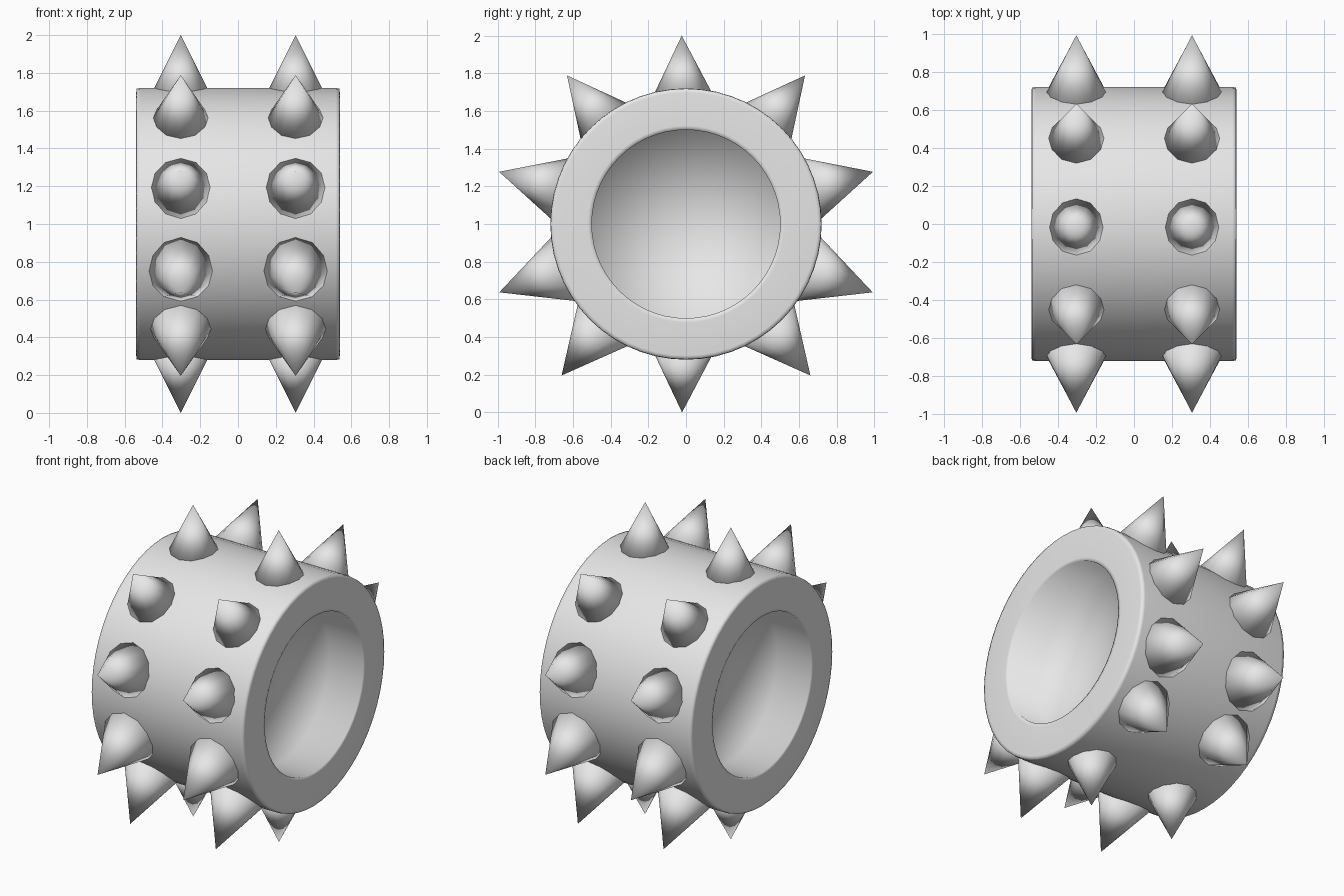
import bpy, bmesh
from math import radians, tan, tau
from mathutils import Matrix, Vector

cube = bpy.data.objects.get("Cube")
if cube:
    bpy.data.objects.remove(cube, do_unlink=True)

CENTER = Vector((0, 0, 1.0))

# One plain grey for the whole model
grey = bpy.data.materials.new("light_grey")
grey.use_nodes = True
grey.diffuse_color = (0.8, 0.8, 0.8, 1)
for node in grey.node_tree.nodes:
    if node.type == 'BSDF_PRINCIPLED':
        node.inputs["Base Color"].default_value = (0.8, 0.8, 0.8, 1)


def finish(name, bm):
    bmesh.ops.recalc_face_normals(bm, faces=bm.faces[:])
    for face in bm.faces:
        face.smooth = True
    mesh = bpy.data.meshes.new(name)
    bm.to_mesh(mesh)
    bm.free()
    mesh.materials.append(grey)
    obj = bpy.data.objects.new(name, mesh)
    obj.location = CENTER
    bpy.context.collection.objects.link(obj)


# Drum: one half profile (x, radius), mirrored, then turned around the x axis.
# Narrow support loops beside each corner keep the smooth shading tight.
HALF_WIDTH, OUTER, BORE, RECESS, LOOP = 0.539, 0.72, 0.5, 0.24, 0.022
half = [(HALF_WIDTH - RECESS, 0), (HALF_WIDTH - RECESS, BORE),
        (HALF_WIDTH, BORE), (HALF_WIDTH, BORE + LOOP),
        (HALF_WIDTH, OUTER - LOOP), (HALF_WIDTH - 0.003, OUTER - 0.003),
        (HALF_WIDTH - LOOP, OUTER)]
profile = half + [(-x, r) for x, r in reversed(half)]

bm = bmesh.new()
verts = [bm.verts.new((x, 0, r)) for x, r in profile]
edges = [bm.edges.new(pair) for pair in zip(verts, verts[1:])]
bmesh.ops.spin(bm, geom=verts + edges, cent=(0, 0, 0), axis=(1, 0, 0),
               angle=tau, steps=56, use_duplicate=False)
bmesh.ops.remove_doubles(bm, verts=bm.verts[:], dist=0.0005)
finish("drum", bm)


# Spikes: cones pointing outward, with their bases sunk in the drum
def add_spike(name, x, angle, tip):
    base = 0.66
    height = tip - base
    bm = bmesh.new()
    bmesh.ops.create_cone(bm, cap_ends=True, segments=12,
                          radius1=height * tan(radians(26.6)), radius2=0,
                          depth=height)
    bmesh.ops.remove_doubles(bm, verts=bm.verts[:], dist=0.0005)
    place = (Matrix.Translation((x, 0, 0))
             @ Matrix.Rotation(-radians(angle), 4, 'X')
             @ Matrix.Translation((0, 0, base + height / 2)))
    bmesh.ops.transform(bm, matrix=place, verts=bm.verts[:])
    finish(name, bm)


# Angle from straight up and tip distance from the axis
side_spikes = [(38.7, 1.01), (74.4, 1.03), (110.1, 1.055), (140.6, 1.04)]
ring = [(-1.3, 1.0), (181.2, 1.0)]
for angle, tip in side_spikes:
    ring += [(angle, tip), (-angle, tip)]

for side, x in (("left", 0.305), ("right", -0.303)):
    for i, (angle, tip) in enumerate(ring):
        add_spike(f"{side}_spike_{i + 1}", x, angle, tip)
